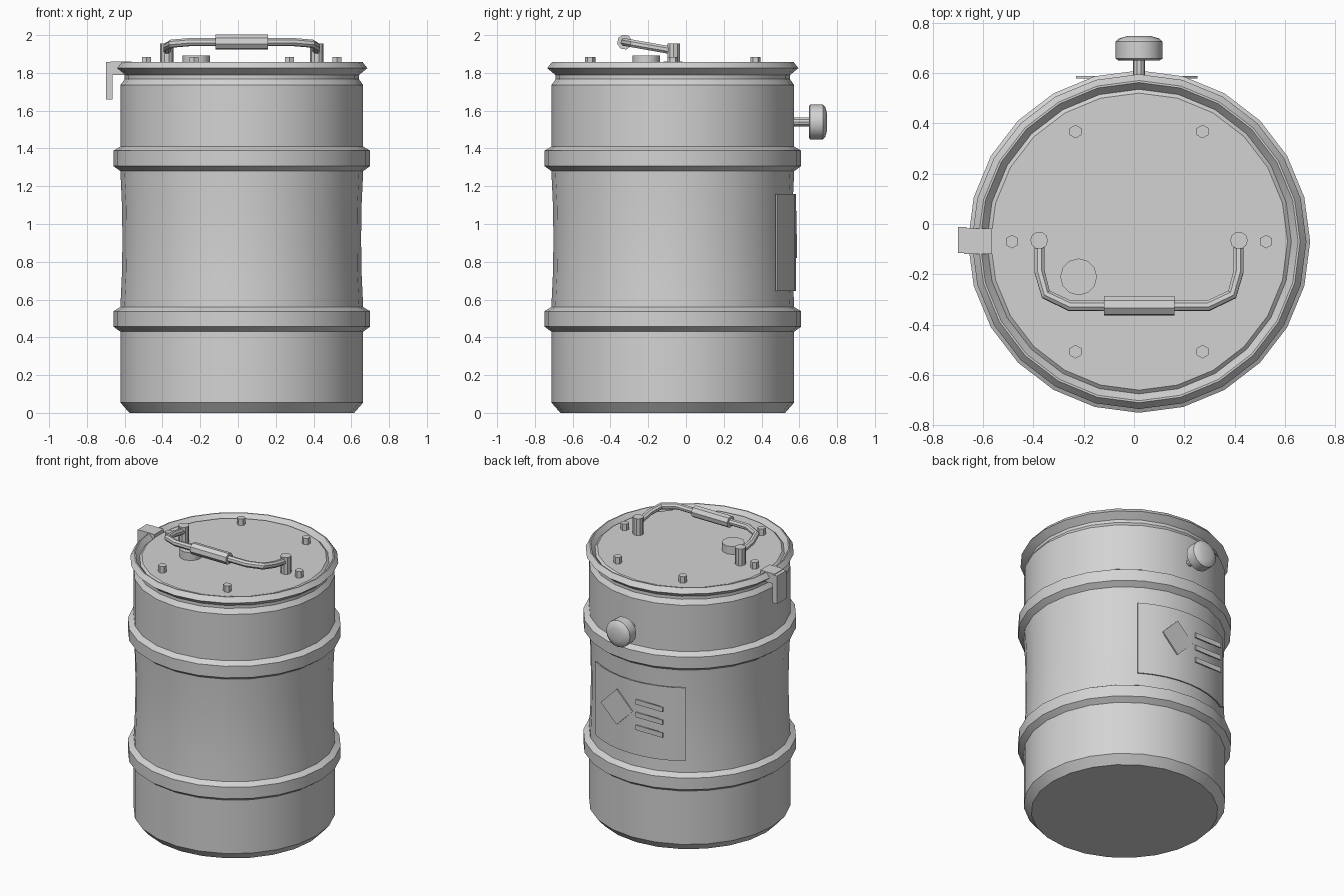
import bpy, bmesh, math
from mathutils import Vector, Matrix

cube = bpy.data.objects.get("Cube")
if cube:
    bpy.data.objects.remove(cube, do_unlink=True)

CX, CY = 0.02, -0.07   # drum axis
LID = 1.838            # lid surface height

grey = bpy.data.materials.new("painted_grey")
grey.use_nodes = True
colour = (0.65, 0.65, 0.65, 1)
grey.diffuse_color = colour
grey.node_tree.nodes["Principled BSDF"].inputs["Base Color"].default_value = colour


def finish(name, bm, smooth=True):
    bmesh.ops.recalc_face_normals(bm, faces=bm.faces)
    mesh = bpy.data.meshes.new(name)
    bm.to_mesh(mesh)
    bm.free()
    mesh.materials.append(grey)
    obj = bpy.data.objects.new(name, mesh)
    bpy.context.collection.objects.link(obj)
    if smooth:
        bpy.ops.object.select_all(action='DESELECT')
        obj.select_set(True)
        bpy.context.view_layer.objects.active = obj
        bpy.ops.object.shade_smooth_by_angle(angle=math.radians(31))
    return obj


def lathe(name, profile, sides, origin, axis=(0, 0, 1), turn=0.0):
    """Revolve (radius, height) points round an axis and cap both ends."""
    bm = bmesh.new()
    place = Matrix.Translation(origin) @ Vector((0, 0, 1)).rotation_difference(Vector(axis)).to_matrix().to_4x4()
    rings = []
    for r, h in profile:
        angles = [turn + math.tau * i / sides for i in range(sides)]
        rings.append([bm.verts.new(place @ Vector((r * math.cos(a), r * math.sin(a), h))) for a in angles])
    for a, b in zip(rings, rings[1:]):
        for i in range(sides):
            j = (i + 1) % sides
            bm.faces.new((a[i], a[j], b[j], b[i]))
    bm.faces.new(rings[0])
    bm.faces.new(rings[-1])
    return finish(name, bm)


def box(name, low, high, spin=0.0):
    low, high = Vector(low), Vector(high)
    bm = bmesh.new()
    bmesh.ops.create_cube(bm, size=1, matrix=Matrix.Translation((low + high) / 2)
                          @ Matrix.Rotation(spin, 4, 'Y') @ Matrix.Diagonal((*(high - low), 1)))
    return finish(name, bm, False)


def tube(name, path, radius, sides):
    """Sweep a round section along a path."""
    bm = bmesh.new()
    path = [Vector(p) for p in path]
    side = Vector((0, 0.17, 0.98))
    rings = []
    for i, p in enumerate(path):
        t = (path[min(i + 1, len(path) - 1)] - path[max(i - 1, 0)]).normalized()
        u = (side - t * side.dot(t)).normalized()
        v = t.cross(u)
        angles = [math.tau * (k + 0.5) / sides for k in range(sides)]
        rings.append([bm.verts.new(p + radius * (u * math.cos(a) + v * math.sin(a))) for a in angles])
    for a, b in zip(rings, rings[1:]):
        for i in range(sides):
            j = (i + 1) % sides
            bm.faces.new((a[i], a[j], b[j], b[i]))
    bm.faces.new(rings[0])
    bm.faces.new(rings[-1])
    return finish(name, bm)


# Drum shell with two rolling hoops, a slim waist, neck groove, rim and lid
R, HOOP = 0.643, 0.68
shell = [(0.595, 0), (R, 0.055)]
for z in (0.43, 1.28):
    shell += [(R, z), (HOOP, z + 0.027), (HOOP, z + 0.108), (R, z + 0.13)]
    if z < 1:
        shell += [(0.634, 0.75), (0.632, 0.92), (0.634, 1.09)]
shell += [(R, 1.735), (0.62, 1.767), (0.62, 1.788), (0.665, 1.825), (0.64, 1.857),
          (0.632, 1.857), (0.605, 1.825), (0.59, LID)]
lathe("drum", shell, 24, (CX, CY, 0))

# Lid bolts
for i in range(6):
    a = math.tau * i / 6
    lathe("lid_bolt", [(0.027, -0.01), (0.027, 0.045)], 6,
          (CX + 0.505 * math.cos(a), CY + 0.505 * math.sin(a), LID), turn=math.pi / 6)

# Bung
lathe("bung", [(0.073, -0.01), (0.073, 0.055)], 12, (-0.22, -0.21, LID))

# Carrying handle: posts, bent bar and grip
half = [(-0.395, -0.06), (-0.395, -0.19), (-0.37, -0.28), (-0.275, -0.325), (-0.1, -0.325)]
flat = half + [(-x, y) for x, y in reversed(half)]
tube("handle_bar", [(CX + x, y, 1.918 + 0.176 * (CY - y)) for x, y in flat], 0.022, 8)
tube("handle_grip", [(CX + x, -0.325, 1.963) for x in (-0.14, 0.14)], 0.04, 8)
for x in (-0.397, 0.397):
    lathe("handle_post", [(0.035, -0.01), (0.035, 0.118)], 10, (CX + x, CY + 0.005, LID))

# Rim clamp latch
box("latch_top", (-0.675, -0.12, 1.79), (-0.565, -0.018, 1.861))
box("latch_lever", (-0.70, -0.115, 1.66), (-0.665, -0.012, 1.857))

# Rear valve: stem and domed knob
valve = (CX, 0, 1.54)
lathe("valve_stem", [(0.024, 0.55), (0.024, 0.66)], 10, valve, (0, 1, 0))
lathe("valve_knob", [(0.082, 0.65), (0.093, 0.657), (0.093, 0.725), (0.08, 0.737), (0.045, 0.747)],
      16, valve, (0, 1, 0))

# Curved rear label
bm = bmesh.new()
columns = []
for i in range(9):
    a = math.radians(90 - 32.5 + 65 * i / 8)
    columns.append([bm.verts.new((CX + r * math.cos(a), CY + r * math.sin(a), z))
                    for r, z in ((0.645, 0.645), (0.653, 0.645), (0.653, 1.16), (0.645, 1.16))])
for a, b in zip(columns, columns[1:]):
    for i in range(4):
        j = (i + 1) % 4
        bm.faces.new((a[i], a[j], b[j], b[i]))
bm.faces.new(columns[0])
bm.faces.new(columns[-1])
finish("rear_label", bm)

# Diamond sign and three stripes on the label
S = 0.088
box("label_diamond", (0.128 - S, 0.579, 0.945 - S), (0.128 + S, 0.588, 0.945 + S), math.pi / 4)
for z in (0.84, 0.93, 1.02):
    box("label_stripe", (-0.23, 0.579, z - 0.017), (-0.02, 0.588, z + 0.017))
